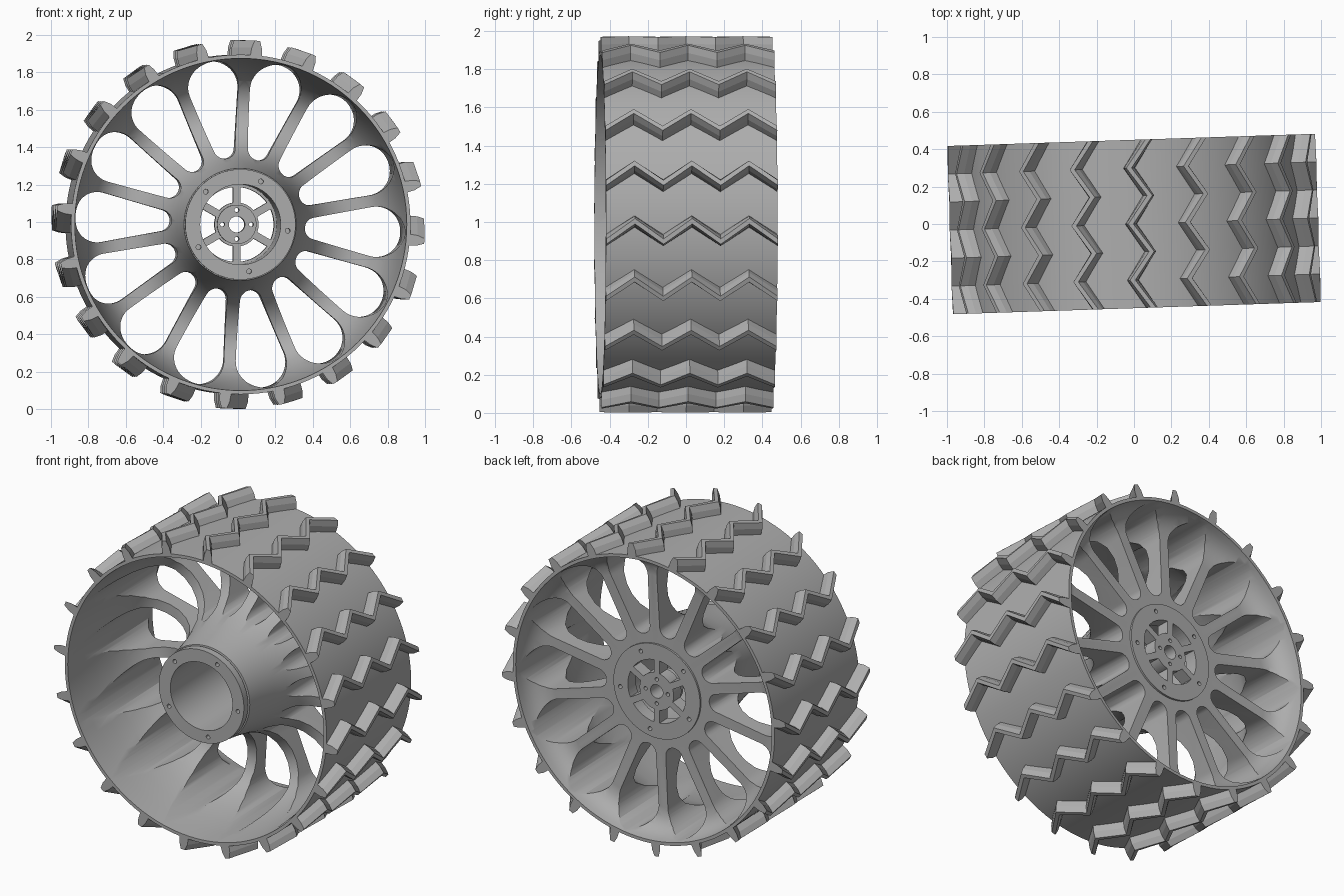
import bpy, bmesh, math
from math import sin, cos, pi, radians, asin
from mathutils import Matrix, Vector

cube = bpy.data.objects.get("Cube")
if cube:
    bpy.data.objects.remove(cube, do_unlink=True)

# Single grey material
grey = bpy.data.materials.new("plain_grey")
grey.use_nodes = True
grey.diffuse_color = (0.42, 0.42, 0.42, 1)
grey.node_tree.nodes["Principled BSDF"].inputs["Base Color"].default_value = (0.42, 0.42, 0.42, 1)

# The wheel axle lies along y, turned slightly about the vertical
PLACE = Matrix.Translation((0, 0, 0.987)) @ Matrix.Rotation(radians(1.9), 4, 'Z')
HALF = 0.45


def make_object(name, bm):
    bmesh.ops.recalc_face_normals(bm, faces=bm.faces)
    mesh = bpy.data.meshes.new(name)
    bm.to_mesh(mesh)
    bm.free()
    mesh.materials.append(grey)
    obj = bpy.data.objects.new(name, mesh)
    bpy.context.collection.objects.link(obj)
    obj.matrix_world = PLACE
    return obj


def prism(bm, outline, y0, y1, turn=0):
    """Extrude an outline of (across, up) points along y, turned clockwise."""
    rot = Matrix.Rotation(turn, 3, 'Y')
    ends = [[bm.verts.new(rot @ Vector((x, y, z))) for x, z in outline] for y in (y0, y1)]
    n = len(outline)
    bm.faces.new(ends[0])
    bm.faces.new(ends[1][::-1])
    for i in range(n):
        j = (i + 1) % n
        bm.faces.new((ends[0][i], ends[1][i], ends[1][j], ends[0][j]))


def arc(cx, cz, r, a0, a1, n):
    return [(cx + r * cos(a0 + (a1 - a0) * i / n), cz + r * sin(a0 + (a1 - a0) * i / n))
            for i in range(n + 1)]


def round_hole(bm, dist, r, y0, y1, turn):
    prism(bm, arc(0, dist, r, 0, 2 * pi, 16)[:-1], y0, y1, turn)


# Wheel body: one lathe profile of (radius, y)
profile = [
    (0.908, -HALF), (0.888, -HALF), (0.88, -0.33), (0.868, -0.2), (0.848, -0.07),
    (0.815, 0.045), (0.77, 0.13), (0.71, 0.18), (0.64, 0.2), (0.57, 0.195),
    (0.5, 0.165), (0.44, 0.115), (0.395, 0.05), (0.36, -0.035), (0.335, -0.13),
    (0.313, -0.24), (0.3, -0.335), (0.282, -0.338), (0.282, -0.343), (0.295, -0.345),
    (0.295, -0.39), (0.215, -0.39), (0.215, 0.23), (0.105, 0.23), (0.105, 0.19),
    (0.043, 0.19), (0.043, 0.312), (0.3, 0.312), (0.3, 0.3), (0.74, 0.3),
    (0.795, 0.308), (0.84, 0.335), (0.868, 0.375), (0.882, 0.415), (0.888, HALF),
    (0.908, HALF),
]
bm = bmesh.new()
ring = [bm.verts.new((r, y, 0)) for r, y in profile]
edges = [bm.edges.new((ring[i - 1], ring[i])) for i in range(len(ring))]
bmesh.ops.spin(bm, geom=ring + edges, cent=(0, 0, 0), axis=(0, 1, 0),
               angle=2 * pi, steps=120, use_duplicate=False)
bmesh.ops.remove_doubles(bm, verts=bm.verts, dist=0.0001)
body = make_object("wheel_body", bm)

# Cutters: slots between spokes, hub windows, bolt holes
bm = bmesh.new()
SPOKES, PHASE = 14, radians(3)
small, big, low, high = 0.058, 0.135, 0.415, 0.748
lean = asin((big - small) / (high - low))
slot = (arc(0, high, big, -lean, pi + lean, 28)
        + arc(0, low, small, pi + lean, 2 * pi - lean, 14))
for k in range(SPOKES):
    prism(bm, slot, -0.6, 0.6, PHASE + (k + 0.5) * 2 * pi / SPOKES)

r_in, r_out, web = 0.118, 0.2, 0.02
w_out, w_in = pi / 6 - asin(web / r_out), pi / 6 - asin(web / r_in)
window = (arc(0, 0, r_out, pi / 2 - w_out, pi / 2 + w_out, 10)
          + arc(0, 0, r_in, pi / 2 + w_in, pi / 2 - w_in, 8))
for k in range(6):
    prism(bm, window, 0.15, 0.5, (k + 0.5) * pi / 3)

for k in range(5):
    turn = radians(25.5) + k * 2 * pi / 5
    round_hole(bm, 0.255, 0.013, -0.5, -0.32, turn)
    round_hole(bm, 0.255, 0.013, 0.25, 0.5, turn)
for k in range(4):
    round_hole(bm, 0.077, 0.012, 0.1, 0.5, k * pi / 2)
cutter = make_object("cutter", bm)
cutter.hide_render = True

cut = body.modifiers.new("openings", 'BOOLEAN')
cut.operation, cut.solver, cut.object = 'DIFFERENCE', 'EXACT', cutter
bpy.context.view_layer.update()
graph = bpy.context.evaluated_depsgraph_get()
cut_mesh = bpy.data.meshes.new_from_object(body.evaluated_get(graph))
body.modifiers.clear()
body.data = cut_mesh
bpy.data.objects.remove(cutter, do_unlink=True)

for o in bpy.context.selected_objects:
    o.select_set(False)
body.select_set(True)
bpy.context.view_layer.objects.active = body
bpy.ops.object.shade_smooth_by_angle(angle=radians(32))

# Zigzag tread bars with chamfered tops around the rim
bm = bmesh.new()
BARS, STEPS = 20, 6
side = [(0.031, 0.9), (0.027, 0.948), (0.014, 0.986)]
section = [(-t, r) for t, r in side] + side[::-1]
for k in range(BARS):
    loops = []
    for s in range(STEPS + 1):
        y = -HALF + 2 * HALF * s / STEPS
        a = radians(5.2 - (6.2 if s % 2 else 0)) + k * 2 * pi / BARS
        rot = Matrix.Rotation(a, 3, 'Y')
        loops.append([bm.verts.new(rot @ Vector((t, y, r))) for t, r in section])
    bm.faces.new(loops[0])
    bm.faces.new(loops[-1][::-1])
    for p, q in zip(loops, loops[1:]):
        for i in range(len(section)):
            j = (i + 1) % len(section)
            bm.faces.new((p[i], q[i], q[j], p[j]))
make_object("tread_bars", bm)
